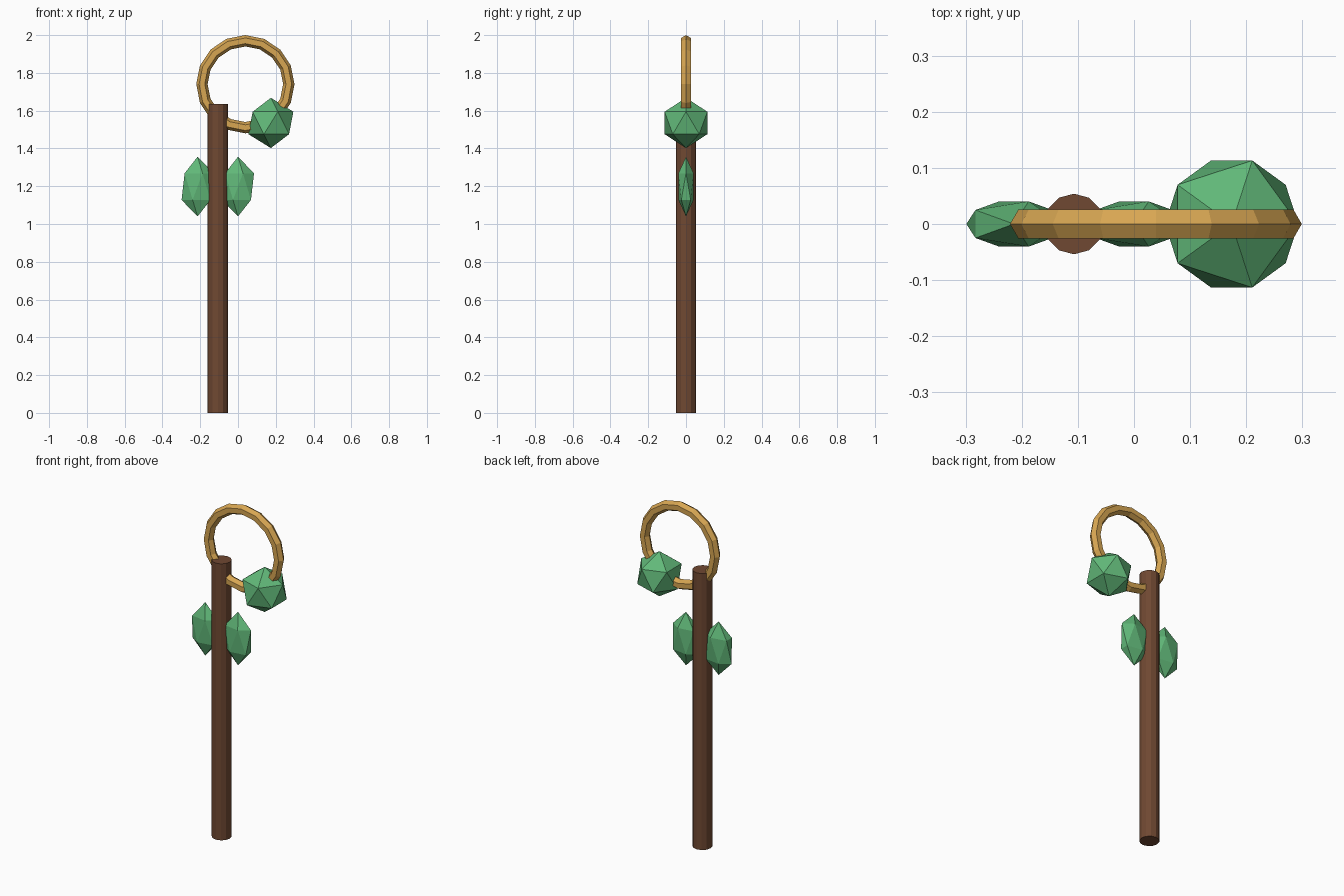
import bpy
from math import radians

if "Cube" in bpy.data.objects:
    bpy.data.objects.remove(bpy.data.objects["Cube"])

def material(name, rgb):
    m = bpy.data.materials.new(name)
    m.diffuse_color = (*rgb, 1)
    m.use_nodes = True
    m.node_tree.nodes["Principled BSDF"].inputs["Base Color"].default_value = m.diffuse_color
    return m

wood = material("wood", (0.16, 0.065, 0.032))
gold = material("gold", (0.68, 0.38, 0.085))
green = material("green", (0.12, 0.48, 0.19))

def finish(name, mat, scale=(1, 1, 1)):
    ob = bpy.context.object
    ob.name = name
    ob.scale = scale
    ob.data.materials.append(mat)
    return ob

def gem(name, loc, r, scale=(1, 1, 1)):
    bpy.ops.mesh.primitive_ico_sphere_add(subdivisions=1, radius=r, location=loc)
    return finish(name, green, scale)

POLE_X = -0.107

# Twelve-sided wooden pole
bpy.ops.mesh.primitive_cylinder_add(vertices=12, radius=0.054, depth=1.636,
                                    location=(POLE_X, 0, 0.818))
finish("pole", wood)

# Upright ring with a hexagonal tube
bpy.ops.mesh.primitive_torus_add(major_radius=0.23, minor_radius=0.03,
                                 major_segments=16, minor_segments=6,
                                 location=(0.039, 0, 1.74),
                                 rotation=(radians(90), 0, 0))
finish("ring", gold)

# Round gem on the ring
gem("round_gem", (0.174, 0, 1.535), 0.133)

# Flattened leaves on both sides of the pole
for side, label in ((-1, "left"), (1, "right")):
    gem(label + "_leaf", (POLE_X + side * 0.107, 0, 1.198), 0.158, (0.6, 0.3, 1))
